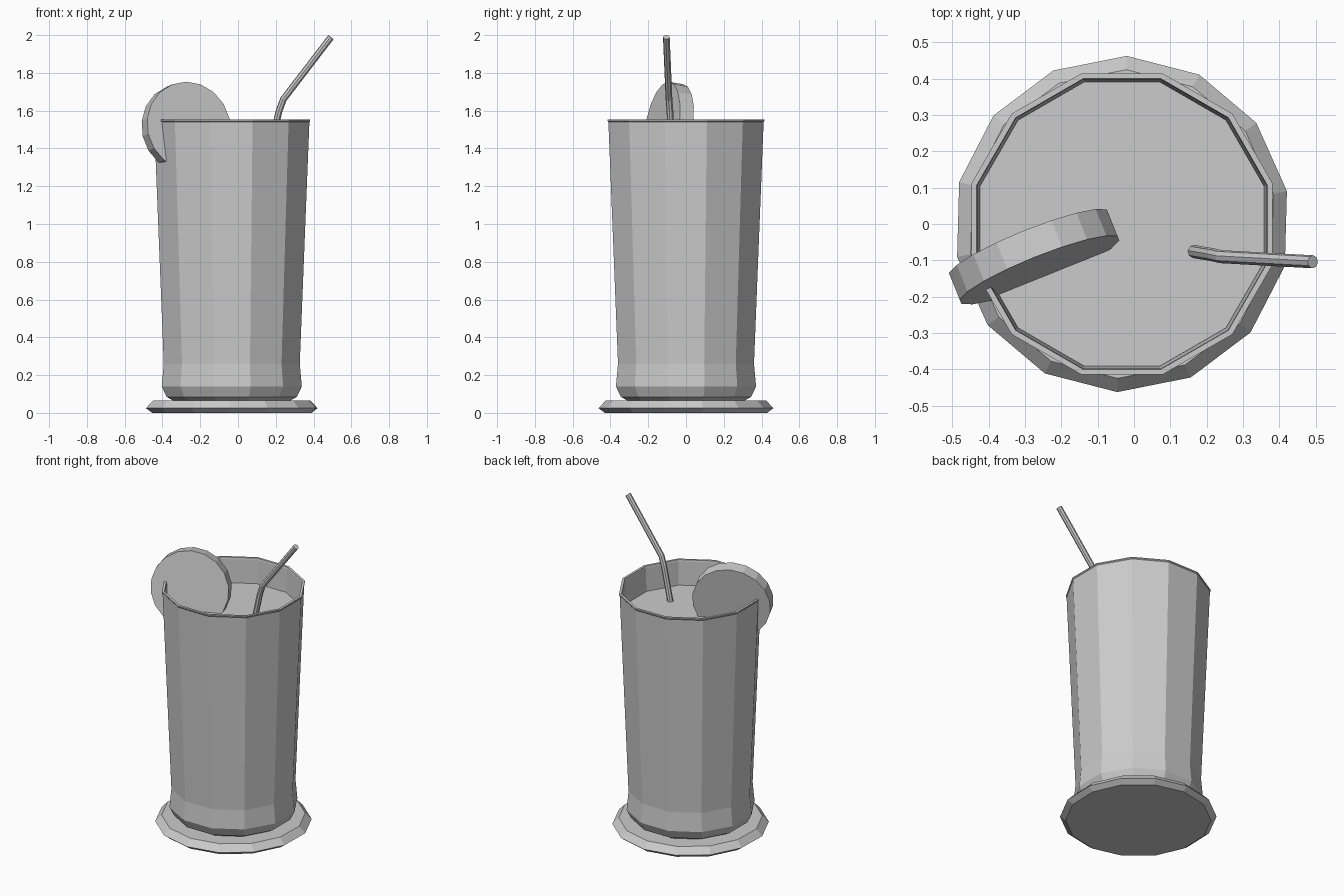
import bpy, bmesh, math
from mathutils import Vector, Matrix

cube = bpy.data.objects.get("Cube")
if cube:
    bpy.data.objects.remove(cube, do_unlink=True)

grey = bpy.data.materials.new("plain_grey")
grey.use_nodes = True
colour = (0.6, 0.6, 0.6, 1)
grey.diffuse_color = colour
grey.node_tree.nodes["Principled BSDF"].inputs["Base Color"].default_value = colour

CENTRE = Vector((-0.033, 0, 0))


def add_object(name, bm):
    bmesh.ops.recalc_face_normals(bm, faces=bm.faces)
    mesh = bpy.data.meshes.new(name)
    bm.to_mesh(mesh)
    bm.free()
    mesh.materials.append(grey)
    obj = bpy.data.objects.new(name, mesh)
    bpy.context.collection.objects.link(obj)
    return obj


def lathe(name, profile, sides, start):
    """Turn (radius, height) points into a faceted solid with capped ends."""
    bm = bmesh.new()
    angles = [start + math.tau * i / sides for i in range(sides)]
    rings = [[bm.verts.new(CENTRE + Vector((r * math.cos(a), r * math.sin(a), z)))
              for a in angles] for r, z in profile]
    for low, high in zip(rings, rings[1:]):
        for i in range(sides):
            j = (i + 1) % sides
            bm.faces.new((low[i], low[j], high[j], high[i]))
    bm.faces.new(rings[0])
    bm.faces.new(rings[-1])
    return add_object(name, bm)


def from_flats(profile):
    """Convert flat-to-centre distances into corner radii for twelve sides."""
    return [(d / math.cos(math.pi / 12), z) for d, z in profile]


# Round coaster under the glass
lathe("coaster", [(0.43, 0), (0.463, 0.025), (0.425, 0.065)], 14, math.radians(88.4))

# Tumbler: outer wall, rim, then down the inside to the inner floor
lathe("glass", from_flats([
    (0.31, 0.065), (0.345, 0.085), (0.371, 0.14), (0.36, 0.26),
    (0.411, 1.54), (0.415, 1.545), (0.415, 1.552), (0.400, 1.552),
    (0.398, 1.54), (0.345, 0.26), (0.33, 0.13)]), 12, math.pi / 12)

# Drink filling the glass
lathe("drink", from_flats([(0.328, 0.135), (0.344, 0.26), (0.391, 1.39)]), 12, math.pi / 12)

# Fruit slice resting over the rim, leaning back slightly
bm = bmesh.new()
facing = Vector((0.37, -0.92, 0.16)).to_track_quat('Z', 'Y').to_matrix().to_4x4()
bmesh.ops.create_cone(bm, cap_ends=True, segments=18, radius1=0.238, radius2=0.238,
                      depth=0.08, matrix=Matrix.Translation((-0.275, -0.09, 1.512)) @ facing)
add_object("fruit_slice", bm)

# Bent drinking straw
curve = bpy.data.curves.new("straw_path", 'CURVE')
curve.dimensions = '3D'
curve.bevel_depth = 0.018
curve.bevel_resolution = 2
curve.use_fill_caps = True
path = [(-0.1, -0.03, 0.3), (0.218, -0.085, 1.6), (0.24, -0.09, 1.66), (0.492, -0.104, 1.989)]
spline = curve.splines.new('POLY')
spline.use_smooth = False
spline.points.add(len(path) - 1)
for point, co in zip(spline.points, path):
    point.co = (*co, 1)
helper = bpy.data.objects.new("straw_helper", curve)
bpy.context.collection.objects.link(helper)
bpy.context.view_layer.update()
mesh = bpy.data.meshes.new_from_object(helper.evaluated_get(bpy.context.evaluated_depsgraph_get()))
bpy.data.objects.remove(helper, do_unlink=True)
bm = bmesh.new()
bm.from_mesh(mesh)
bmesh.ops.remove_doubles(bm, verts=bm.verts, dist=0.0005)
for face in bm.faces:
    face.smooth = False
add_object("straw", bm)
